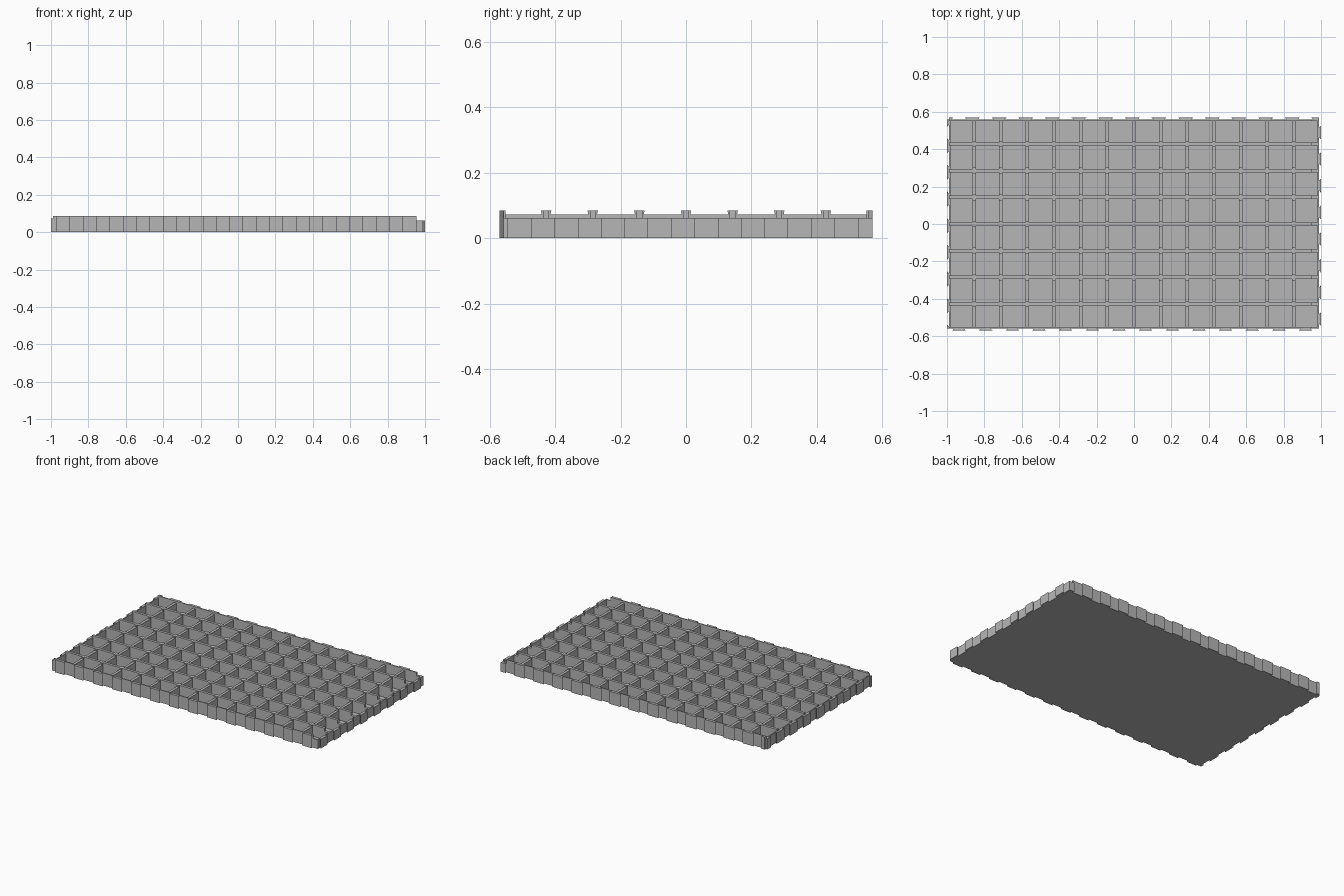
import bpy, bmesh

if "Cube" in bpy.data.objects:
    bpy.data.objects.remove(bpy.data.objects["Cube"])

P = 0.1425                      # cell pitch
NX, NY = 14, 8                  # cells across and deep
HX, HY = 0.988, 0.558           # body half sizes
OX, OY = 1.0, 0.57              # half sizes including tabs
HIGH, MID, LOW = 0.085, 0.073, 0.062
FLOOR, T, RIM = 0.008, 0.009, 0.007
END = 0.952                     # tall walls stop here
SHIFT = -0.009                  # tab offset along the edges

grey = bpy.data.materials.new("light grey")
grey.diffuse_color = (0.47, 0.47, 0.47, 1)
grey.use_nodes = True
grey.node_tree.nodes["Principled BSDF"].inputs["Base Color"].default_value = grey.diffuse_color


def prism(bm, pts, z0, z1, top=None):
    """Closed prism from a plan outline, with an optional different top outline."""
    lo = [bm.verts.new((x, y, z0)) for x, y in pts]
    hi = [bm.verts.new((x, y, z1)) for x, y in (top or pts)]
    n = len(pts)
    faces = [bm.faces.new(lo[::-1]), bm.faces.new(hi)]
    for i in range(n):
        j = (i + 1) % n
        faces.append(bm.faces.new((lo[i], lo[j], hi[j], hi[i])))
    bmesh.ops.recalc_face_normals(bm, faces=faces)


def rect(x0, x1, y0, y1):
    return [(x0, y0), (x1, y0), (x1, y1), (x0, y1)]


def finish(bm, name):
    me = bpy.data.meshes.new(name)
    bm.to_mesh(me)
    bm.free()
    me.materials.append(grey)
    ob = bpy.data.objects.new(name, me)
    bpy.context.collection.objects.link(ob)


def clamp(v, m):
    return max(-m, min(m, v))


def tab(c, lim, inner, outer, wide, narrow):
    """Dovetail outline as (along edge, away from edge) pairs."""
    return [(clamp(c - narrow, lim), inner), (clamp(c + narrow, lim), inner),
            (clamp(c + wide, lim), outer), (clamp(c - wide, lim), outer)]


# Floor plate
bm = bmesh.new()
prism(bm, rect(-HX, HX, -HY, HY), 0, FLOOR)
finish(bm, "floor")

# Outer rim
bm = bmesh.new()
for s in (-1, 1):
    y0, y1 = sorted((s * HY, s * (HY - RIM)))
    prism(bm, rect(-HX, END, y0, y1), 0, HIGH)
    prism(bm, rect(END, HX, y0, y1), 0, LOW)
prism(bm, rect(-HX, -HX + RIM, -HY, HY), 0, MID)
prism(bm, rect(HX - RIM, HX, -HY, HY), 0, LOW)
finish(bm, "rim")

# Long dividers
bm = bmesh.new()
for j in range(1, NY):
    y = (j - NY / 2) * P
    prism(bm, rect(-HX, END, y - T, y + T), 0.004, HIGH)
    prism(bm, rect(END, HX, y - T, y + T), 0.004, LOW)
finish(bm, "long_dividers")

# Cross dividers
bm = bmesh.new()
for i in range(1, NX):
    x = (i - NX / 2) * P
    prism(bm, rect(x - T, x + T, -HY, HY), 0.004, MID)
finish(bm, "cross_dividers")

# Flared heads where the dividers cross
bm = bmesh.new()
for i in range(1, NX):
    for j in range(1, NY):
        x, y = (i - NX / 2) * P, (j - NY / 2) * P
        prism(bm, rect(x - T, x + T, y - 0.011, y + 0.011), LOW, HIGH,
              rect(x - T, x + T, y - 0.016, y + 0.016))
finish(bm, "crossing_heads")

# Interlocking dovetail tabs on the four edges
bm = bmesh.new()
for i in range(NX):                                   # front
    c = (i + 0.5 - NX / 2) * P + SHIFT
    prism(bm, tab(c, OX, -HY, -OY, 0.037, 0.024), 0, HIGH)
for i in range(NX + 1):                               # back
    c = (i - NX / 2) * P + SHIFT
    lim = END if i == NX - 1 else HX
    h = LOW if i == NX else HIGH
    prism(bm, tab(c, lim, HY, OY, 0.041, 0.028), 0, h)
for j in range(NY):                                   # right
    c = (j + 0.5 - NY / 2) * P + SHIFT
    prism(bm, [(x, y) for y, x in tab(c, OY, HX, OX, 0.037, 0.024)], 0, LOW)
for j in range(NY + 1):                               # left
    c = (j - NY / 2) * P + SHIFT
    prism(bm, [(x, y) for y, x in tab(c, HY, -HX, -OX, 0.041, 0.028)], 0, MID)
finish(bm, "edge_tabs")
